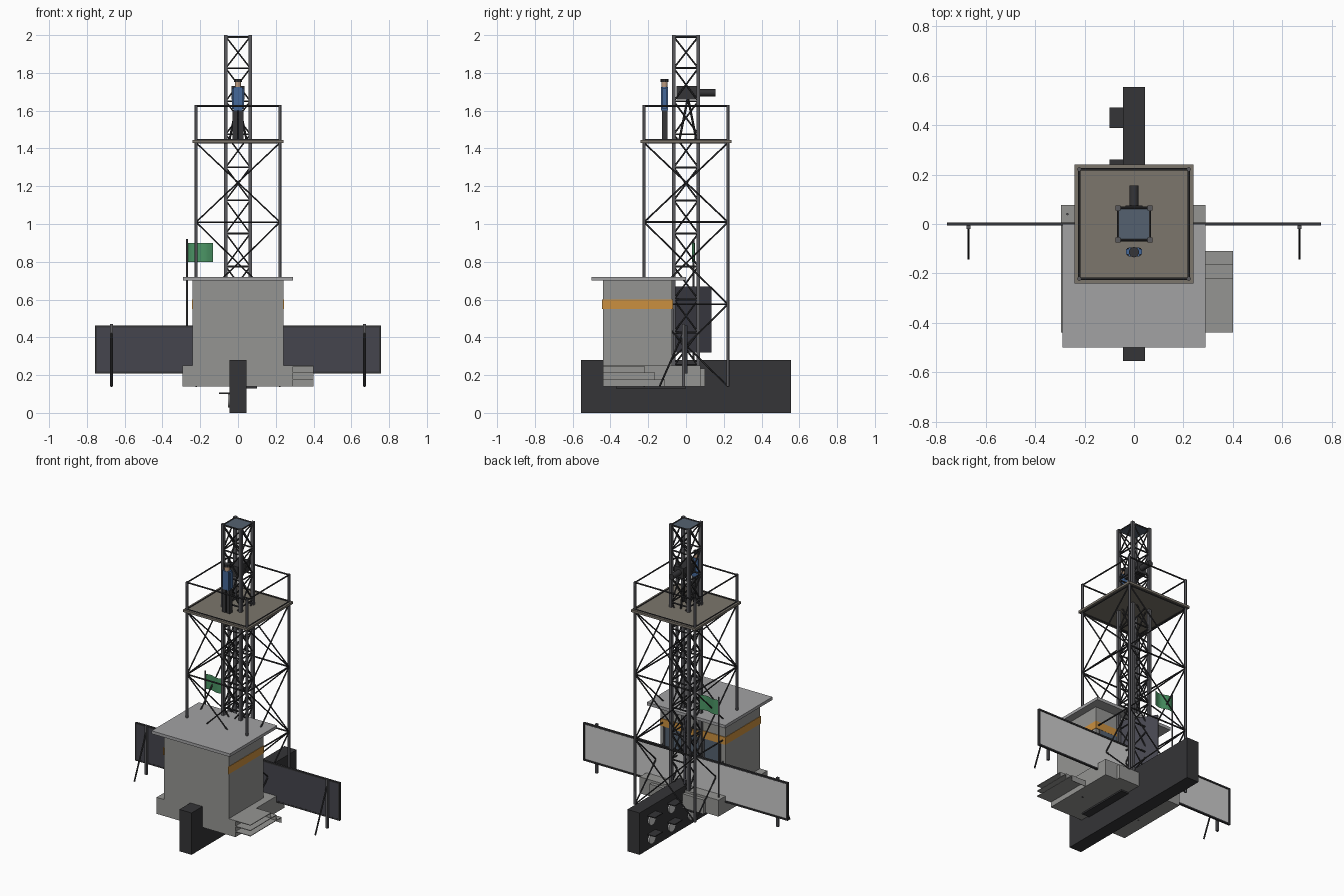
import bpy, bmesh, math
from mathutils import Vector

if "Cube" in bpy.data.objects:
    bpy.data.objects.remove(bpy.data.objects["Cube"])

def mat(name, r, g, b):
    m = bpy.data.materials.new(name)
    m.diffuse_color = (r, g, b, 1)
    m.use_nodes = True
    m.node_tree.nodes["Principled BSDF"].inputs["Base Color"].default_value = m.diffuse_color
    return m

DARK = mat("dark_steel", 0.035, 0.035, 0.038)
STEEL = mat("steel", 0.10, 0.10, 0.11)
BOARD = mat("board_slate", 0.06, 0.06, 0.075)
GLASS = mat("glass", 0.09, 0.12, 0.16)
ORANGE = mat("orange", 0.60, 0.28, 0.05)
GREEN = mat("green", 0.07, 0.30, 0.13)
DECK = mat("deck", 0.20, 0.18, 0.15)
BLUE = mat("blue_jacket", 0.06, 0.14, 0.32)
SKIN = mat("skin", 0.5, 0.33, 0.22)
CONC = mat("concrete", 0.30, 0.30, 0.29)
ROOF = mat("roof_grey", 0.36, 0.36, 0.37)

def finish(name, bm, m):
    me = bpy.data.meshes.new(name)
    bm.to_mesh(me)
    bm.free()
    ob = bpy.data.objects.new(name, me)
    bpy.context.collection.objects.link(ob)
    if m:
        me.materials.append(m)
    return ob

def add_box(bm, x0, x1, y0, y1, z0, z1):
    vs = bmesh.ops.create_cube(bm, size=1)['verts']
    for v in vs:
        v.co = Vector(((x0 + x1) / 2 + v.co.x * (x1 - x0),
                       (y0 + y1) / 2 + v.co.y * (y1 - y0),
                       (z0 + z1) / 2 + v.co.z * (z1 - z0)))

def boxes(name, m, *bs):
    bm = bmesh.new()
    for b in bs:
        add_box(bm, *b)
    return finish(name, bm, m)

def bars(name, m, segs, r, sides=6):
    """Round bars between pairs of points."""
    bm = bmesh.new()
    for a, b in segs:
        a, b = Vector(a), Vector(b)
        d = b - a
        vs = bmesh.ops.create_cone(bm, cap_ends=True, segments=sides, radius1=r,
                                   radius2=r, depth=d.length)['verts']
        q = Vector((0, 0, 1)).rotation_difference(d.normalized())
        for v in vs:
            v.co = q @ v.co + (a + b) / 2
    return finish(name, bm, m)

def ring(h, z):
    return [(-h, -h, z), (h, -h, z), (h, h, z), (-h, h, z)]

def lattice(h, levels, cross=True):
    """Horizontal and X braces round a square tower."""
    hor, dia = [], []
    for i, z in enumerate(levels):
        p = ring(h, z)
        hor += [(p[k], p[(k + 1) % 4]) for k in range(4)]
        if cross and i + 1 < len(levels):
            q = ring(h, levels[i + 1])
            for k in range(4):
                j = (k + 1) % 4
                dia += [(p[k], q[j]), (p[j], q[k])]
    return hor, dia

# base beam with hooded lamps on its left side
boxes("base_beam", DARK, (-.045, .045, -.555, .555, 0, .28))
lamp_y = [.43, .22, .01]
bars("signal_lamps", None, [((-.044, y, z), (-.054, y, z)) for y in lamp_y for z in (.19, .065)], .036, 20)
boxes("lamp_hoods", DARK, *[(-.10, -.044, y - .042, y + .042, z + .036, z + .042)
                            for y in lamp_y for z in (.19, .065)])
boxes("under_plate", DARK, (.045, .10, -.37, 0, .13, .142))

# hut on its plinth
boxes("plinth", CONC, (-.295, .29, -.44, .077, .14, .25))
boxes("plinth_back", CONC, (-.2, .2, .05, .10, .14, .235))
boxes("hut_walls", CONC, (-.24, .24, -.44, -.075, .25, .70))
boxes("hut_roof", ROOF, (-.29, .29, -.50, 0, .70, .72))
boxes("orange_band", ORANGE, (-.243, -.238, -.445, -.07, .55, .60),
      (.238, .243, -.445, -.07, .55, .60), (-.243, .243, -.077, -.07, .55, .60))
boxes("rear_window", GLASS, (-.20, .21, -.077, -.071, .29, .55))
boxes("window_bars", STEEL, *[(x - .006, x + .006, -.076, -.066, .29, .55) for x in (-.2, -.08, .06, .21)])
door = boxes("open_door", BOARD, (0, .24, -.005, .005, .32, .67))
door.location = (.05, -.07, 0)
door.rotation_euler.z = math.radians(123)

# open-sided steps: treads and risers
st = []
for z, y in ((.248, -.22), (.212, -.165), (.176, -.11)):
    st += [(.29, .40, -.44, y, z - .002, z + .002), (.29, .40, y - .003, y, z - .036, z + .002)]
boxes("side_steps", CONC, *st)

# long board with frame and props
boxes("long_board", BOARD, (-.755, .755, -.006, .001, .21, .46))
boxes("board_back", None, (-.745, .745, 0, .004, .22, .45))
boxes("board_frame", DARK, (-.757, .757, -.007, .007, .452, .462), (-.757, .757, -.007, .007, .208, .218),
      (-.757, -.747, -.007, .007, .21, .46), (.747, .757, -.007, .007, .21, .46))
boxes("board_posts", STEEL, *[(x - .008, x + .008, -.02, -.006, .14, .47) for x in (-.67, .67)])
bars("board_props", DARK, [((x, -.14, .14), (x, -.012, .43)) for x in (-.67, .67)], .005)

# central lattice mast
m = .065
boxes("mast_legs", STEEL, *[(x - .01, x + .01, y - .01, y + .01, .25, 2.0) for x in (-m, m) for y in (-m, m)])
hor, dia = lattice(m, [.25 + .175 * i for i in range(10)] + [1.992])
bars("mast_rungs", DARK, hor, .005)
bars("mast_braces", DARK, dia, .0045)
boxes("mast_cap", GLASS, (-.064, .064, -.064, .064, 1.985, 1.992))

# scaffold with deck and handrail
s = .222
bars("scaffold_posts", STEEL, [((x, y, .14), (x, y, 1.63)) for x in (-s, s) for y in (-s, s)], .008, 8)
hor, dia = lattice(s, [.14, .575, 1.01, 1.43])
bars("scaffold_rungs", DARK, hor[4:], .005)
bars("scaffold_braces", DARK, dia, .0045)
boxes("deck", DECK, (-.24, .24, -.24, .24, 1.43, 1.445))
bars("handrail", DARK, lattice(s, [1.625])[0], .005)
h = .226
boxes("deck_edge", DARK, (-h, h, -h, -h + .006, 1.44, 1.449), (-h, h, h - .006, h, 1.44, 1.449),
      (-h, -h + .006, -h, h, 1.44, 1.449), (h - .006, h, -h, h, 1.44, 1.449))

# camera on tripod, looking backwards
boxes("camera_body", DARK, (-.035, .035, -.05, .075, 1.66, 1.73))
bars("camera_lens", DARK, [((0, .07, 1.695), (0, .155, 1.695))], .019, 14)
bars("tripod", DARK, [((x, y, 1.445), (0, .01, 1.67)) for x, y in ((-.045, -.035), (.045, -.035), (0, .055))], .006)

# standing operator
boxes("operator_legs", DARK, (-.028, -.003, -.128, -.098, 1.445, 1.60), (.003, .028, -.128, -.098, 1.445, 1.60))
boxes("operator_torso", BLUE, (-.023, .023, -.132, -.096, 1.60, 1.725))
boxes("operator_arms", BLUE, (-.033, -.023, -.124, -.102, 1.61, 1.72), (.023, .033, -.124, -.102, 1.61, 1.72))
bars("operator_head", SKIN, [((0, -.114, 1.72), (0, -.114, 1.757))], .017, 10)
bars("operator_cap", DARK, [((0, -.114, 1.752), (0, -.114, 1.768))], .021, 10)

# flag with a gentle wave
bars("flag_pole", STEEL, [((-.27, .04, .25), (-.27, .04, .92))], .005, 8)
bm = bmesh.new()
prev = None
for i in range(11):
    x, y = -.267 + .0135 * i, .04 + .008 * math.sin(i * .7)
    cur = (bm.verts.new((x, y, .80)), bm.verts.new((x, y, .90)))
    if prev:
        bm.faces.new((prev[0], cur[0], cur[1], prev[1]))
    prev = cur
finish("flag", bm, GREEN)

# smooth the round parts
for n in ("signal_lamps", "camera_lens", "operator_head", "scaffold_posts", "flag"):
    ob = bpy.data.objects[n]
    bpy.ops.object.select_all(action='DESELECT')
    ob.select_set(True)
    bpy.context.view_layer.objects.active = ob
    bpy.ops.object.shade_smooth_by_angle(angle=math.radians(50))
